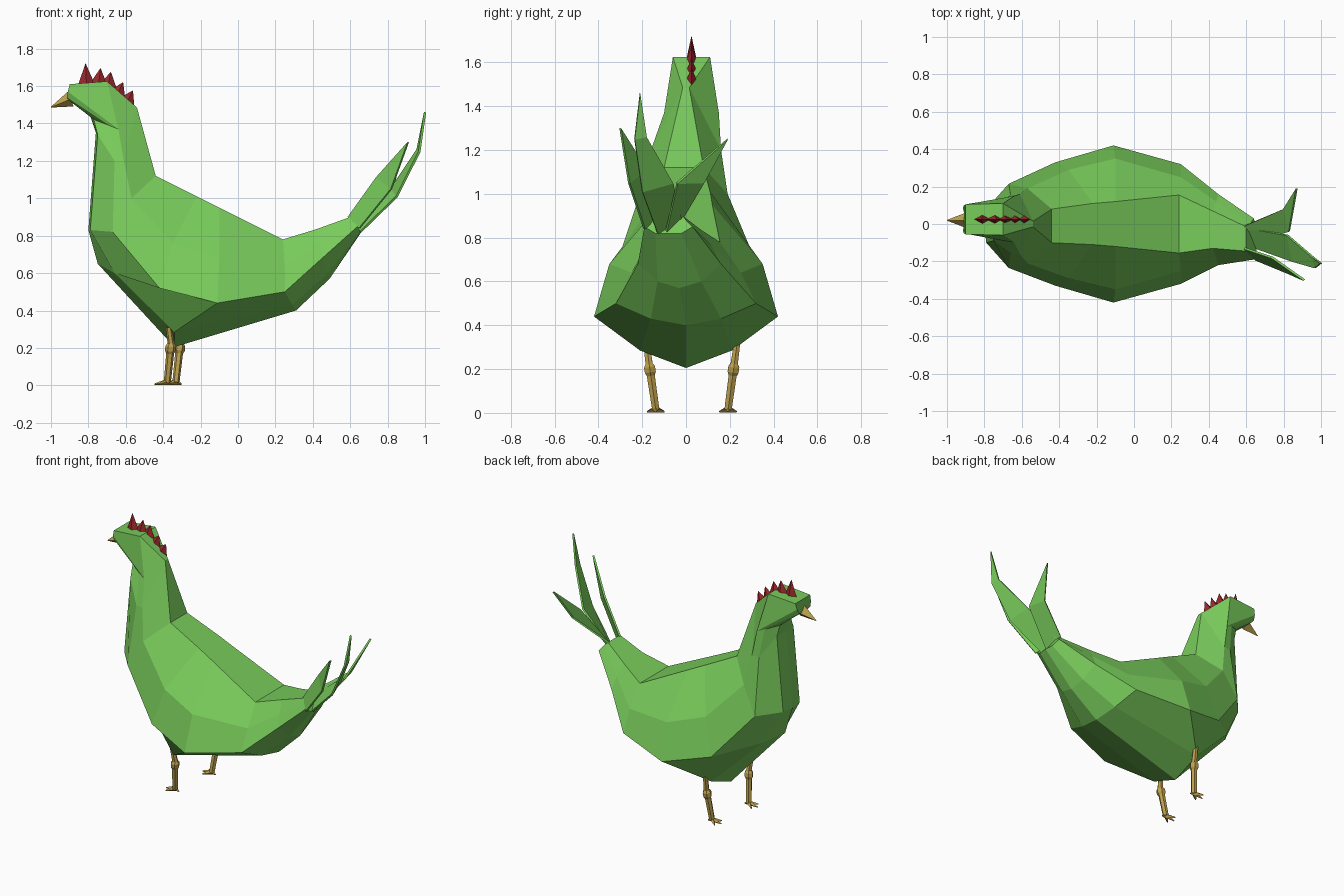
import bpy, bmesh, math
from mathutils import Vector

if "Cube" in bpy.data.objects:
    bpy.data.objects.remove(bpy.data.objects["Cube"])


def material(name, rgb):
    m = bpy.data.materials.new(name)
    m.diffuse_color = (*rgb, 1)
    m.use_nodes = True
    m.node_tree.nodes["Principled BSDF"].inputs["Base Color"].default_value = m.diffuse_color
    return m


GREEN = material("leaf green", (0.19, 0.60, 0.105))
RED = material("dark red", (0.32, 0.02, 0.025))
TAN = material("tan yellow", (0.52, 0.36, 0.075))


def finish(name, bm, mat):
    bmesh.ops.recalc_face_normals(bm, faces=bm.faces)
    me = bpy.data.meshes.new(name)
    bm.to_mesh(me)
    bm.free()
    me.materials.append(mat)
    ob = bpy.data.objects.new(name, me)
    bpy.context.collection.objects.link(ob)
    return ob


def loft(name, rings, mat):
    """Closed skin over rings of equal length, capped at both ends."""
    bm = bmesh.new()
    rows = [[bm.verts.new(p) for p in r] for r in rings]
    n = len(rows[0])
    for a, b in zip(rows, rows[1:]):
        for i in range(n):
            j = (i + 1) % n
            bm.faces.new((a[i], a[j], b[j], b[i]))
    bm.faces.new(rows[0])
    bm.faces.new(rows[-1])
    return finish(name, bm, mat)


def tube(name, stops, mat, sides=6, flat=1.0):
    """Faceted tube through (point, radius) stops."""
    axis = (Vector(stops[-1][0]) - Vector(stops[0][0])).normalized()
    u = axis.cross(Vector((0, 1, 0))).normalized()
    v = axis.cross(u)
    rings = []
    for p, r in stops:
        rings.append([Vector(p) + r * (u * math.cos(t) + v * math.sin(t) * flat)
                      for t in (2 * math.pi * i / sides for i in range(sides))])
    return loft(name, rings, mat)


# Body: half sections from back to belly as (x, half width, z), with a sideways centre
sections = [
    (.025, [(-.90, .08, 1.61), (-.91, .075, 1.57), (-.915, .06, 1.54), (-.91, .04, 1.53), (-.90, 0, 1.52)]),
    (.025, [(-.70, .085, 1.625), (-.64, .125, 1.37), (-.69, .11, 1.39), (-.77, .06, 1.42), (-.79, 0, 1.44)]),
    (.0, [(-.54, .015, 1.485), (-.61, .16, 1.20), (-.66, .155, 1.20), (-.75, .09, 1.34), (-.76, 0, 1.35)]),
    (-.01, [(-.44, .09, 1.12), (-.57, .20, 1.00), (-.67, .225, .82), (-.79, .09, .83), (-.80, 0, .83)]),
    (.0, [(-.22, .11, 1.01), (-.35, .29, .76), (-.42, .33, .52), (-.66, .12, .60), (-.75, 0, .65)]),
    (.0, [(-.10, .12, .95), (-.10, .35, .68), (-.11, .42, .44), (-.34, .21, .285), (-.34, 0, .205)]),
    (.0, [(.24, .155, .78), (.25, .25, .64), (.25, .32, .50), (.29, .16, .43), (.31, 0, .40)]),
    (-.03, [(.42, .10, .835), (.44, .15, .76), (.45, .19, .68), (.48, .10, .60), (.49, 0, .57)]),
    (-.08, [(.60, .065, .90), (.62, .08, .88), (.64, .11, .85), (.655, .06, .82), (.66, 0, .82)]),
]
rings = []
for c, half in sections:
    rings.append([(x, c + w, z) for x, w, z in half] +
                 [(x, c - w, z) for x, w, z in half[-2::-1]])
loft("body", rings, GREEN)


# Tail feathers: pairs of edge points ending in one tip
def feather(name, pairs, tip):
    bm = bmesh.new()
    rows = [[bm.verts.new(p) for p in pr] for pr in pairs]
    for a, b in zip(rows, rows[1:]):
        bm.faces.new((a[0], a[1], b[1], b[0]))
    bm.faces.new((*rows[-1], bm.verts.new(tip)))
    ob = finish(name, bm, GREEN)
    mod = ob.modifiers.new("thickness", 'SOLIDIFY')
    mod.thickness = 0.012
    mod.offset = 0


feather("tail_feather_middle",
        [[(.60, -.02, .88), (.655, -.13, .82)], [(.82, -.06, 1.05), (.85, -.20, 1.01)],
         [(.96, -.18, 1.26), (.97, -.235, 1.25)]], (1.0, -.21, 1.46))
feather("tail_feather_near",
        [[(.59, -.13, .90), (.65, -.19, .84)], [(.74, -.18, 1.11), (.82, -.26, 1.05)]],
        (.91, -.30, 1.30))
feather("tail_feather_far",
        [[(.59, -.01, .90), (.65, -.09, .83)], [(.80, .08, 1.05), (.83, -.04, 1.05)]],
        (.87, .19, 1.25))

# Comb spikes along the crown, and the beak
comb = [(-.81, 1.605, -.815, 1.72), (-.745, 1.61, -.735, 1.695), (-.695, 1.60, -.68, 1.675),
        (-.645, 1.555, -.615, 1.62), (-.595, 1.515, -.562, 1.575)]
for i, (x, z, tx, tz) in enumerate(comb):
    tube(f"comb_spike_{i + 1}", [((x, .025, z), .046), ((tx, .025, tz), .001)], RED, 4, .55)
tube("beak", [((-.895, .02, 1.53), .042), ((-1.0, .02, 1.487), .002)], TAN, 4)


# Legs: shank with a knobbly joint, three front toes and one hind toe
def leg(name, hip, joint, foot):
    hip, joint, foot = map(Vector, (hip, joint, foot))
    d = (foot - joint).normalized()
    tube(name, [(hip, .016), (joint - d * .025, .019), (joint - d * .01, .029),
                (joint + d * .015, .029), (joint + d * .03, .021), (foot, .019)], TAN)
    for i, (ang, length) in enumerate([(-40, .06), (0, .068), (40, .06), (180, .03)]):
        a = math.radians(180 + ang)
        tip = foot + Vector((math.cos(a) * length, math.sin(a) * length, 0))
        tip.z = .006
        tube(f"{name}_toe_{i + 1}", [((foot.x, foot.y, .018), .016), (tip, .004)], TAN, 4)


leg("front_leg", (-.37, -.18, .31), (-.36, -.165, .20), (-.378, -.138, .015))
leg("rear_leg", (-.31, .235, .33), (-.312, .217, .20), (-.332, .192, .015))
